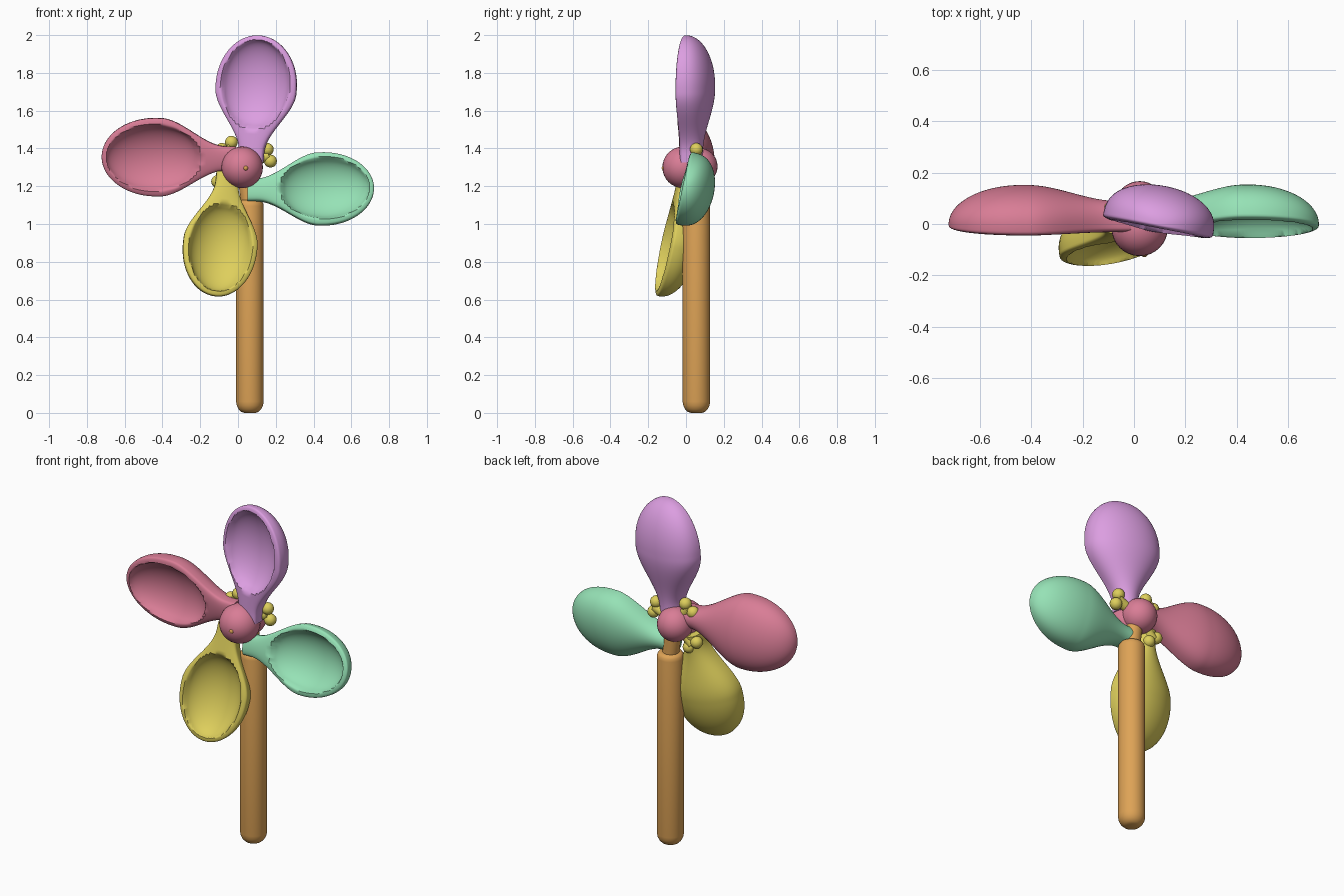
import bpy, bmesh, math
from mathutils import Matrix, Vector

if "Cube" in bpy.data.objects:
    bpy.data.objects.remove(bpy.data.objects["Cube"])


def material(name, rgb):
    m = bpy.data.materials.new(name)
    lin = [((c / 255 + 0.055) / 1.055) ** 2.4 for c in rgb]
    m.diffuse_color = (*lin, 1)
    m.use_nodes = True
    m.node_tree.nodes["Principled BSDF"].inputs["Base Color"].default_value = m.diffuse_color
    return m


PURPLE = material("purple", (220, 158, 225))
PINK = material("pink", (217, 125, 150))
GREEN = material("green", (150, 226, 182))
YELLOW = material("yellow", (222, 207, 92))
ORANGE = material("orange", (222, 163, 86))


def finish(bm, name, mat):
    bmesh.ops.recalc_face_normals(bm, faces=bm.faces)
    me = bpy.data.meshes.new(name)
    bm.to_mesh(me)
    bm.free()
    me.materials.append(mat)
    ob = bpy.data.objects.new(name, me)
    bpy.context.collection.objects.link(ob)
    bpy.ops.object.select_all(action='DESELECT')
    ob.select_set(True)
    bpy.context.view_layer.objects.active = ob
    bpy.ops.object.shade_smooth_by_angle(angle=math.radians(50))
    return ob


def loft(bm, rings):
    rows = [[bm.verts.new(p) for p in r] for r in rings]
    n = len(rows[0])
    for a, b in zip(rows, rows[1:]):
        for j in range(n):
            k = (j + 1) % n
            bm.faces.new((a[j], a[k], b[k], b[j]))
    bm.faces.new(rows[0])
    bm.faces.new(rows[-1])


def ball(bm, centre, r, seg=32):
    bmesh.ops.create_uvsphere(bm, u_segments=seg, v_segments=seg // 2, radius=r,
                              matrix=Matrix.Translation(centre))


def rod(bm, a, b, r1, r2):
    a, b = Vector(a), Vector(b)
    rot = (b - a).to_track_quat('Z', 'Y').to_matrix().to_4x4()
    bmesh.ops.create_cone(bm, cap_ends=True, segments=24, radius1=r1, radius2=r2,
                          depth=(b - a).length,
                          matrix=Matrix.Translation((a + b) / 2) @ rot)


def smooth(x):
    x = min(1, max(0, x))
    return x * x * (3 - 2 * x)


# Spoon-shaped petal: elliptical sections along u, front side hollowed by an oval bowl
def petal(name, mat, base, angle, su, sv, roll, pitch=0):
    c, s = math.cos(math.radians(angle)), math.sin(math.radians(angle))
    r, p = math.radians(roll), math.radians(pitch)
    back = Vector((0, 1, 0))
    U = Vector((c, 0, s)) * math.cos(p) - back * math.sin(p)
    V0 = Vector((s, 0, -c))
    W0 = U.cross(V0)
    V = V0 * math.cos(r) - W0 * math.sin(r)
    W = W0 * math.cos(r) + V0 * math.sin(r)
    rings, n, m = [], 64, 72
    for i in range(n + 1):
        u = 0.03 + 0.67 * math.sin(i / n * math.pi / 2)
        tip = math.sqrt(max(1e-4, 1 - (max(0, u - 0.43) / 0.27) ** 2))
        h = (0.065 + 0.148 * smooth((u - 0.08) / 0.33)) * tip
        d = (0.09 + 0.06 * smooth((u - 0.08) / 0.33)) * tip
        e = 0.03 * tip ** 0.5
        ring = []
        for j in range(m):
            t = 2 * math.pi * j / m
            v, sn = h * math.cos(t), math.sin(t)
            if sn >= 0:
                w = d * sn ** 0.8
            else:
                w = -e * (-sn) ** 0.6
                q = 1 - ((u - 0.44) / 0.235) ** 2 - (v / 0.178) ** 2
                if q > 0:
                    w += 0.11 * q ** 0.6
            ring.append(Vector(base) + U * u * su + V * v * sv + W * w)
        rings.append(ring)
    bm = bmesh.new()
    loft(bm, rings)
    return finish(bm, name, mat)


petal("top_petal", PURPLE, (0.065, 0, 1.30), 86, 1.0, 1.02, 11)
petal("right_petal", GREEN, (0.02, 0, 1.18), 1, 1.0, 0.92, 12)
petal("left_petal", PINK, (0.02, 0, 1.345), 179, 1.06, 0.98, 8)
petal("bottom_petal", YELLOW, (-0.05, 0, 1.30), 264, 1.0, 0.93, 7, 12)

# Handle: rounded stick turned from a profile
bm = bmesh.new()
profile = [(0.03, 0.0), (0.046, 0.006), (0.06, 0.02), (0.069, 0.038), (0.073, 0.06),
           (0.073, 1.095), (0.07, 1.112), (0.062, 1.123), (0.05, 1.127)]
loft(bm, [[(0.063 + r * math.cos(2 * math.pi * k / 40),
            0.055 + r * math.sin(2 * math.pi * k / 40), z) for k in range(40)]
          for r, z in profile])
finish(bm, "handle", ORANGE)

# Narrow neck joining handle and hub
bm = bmesh.new()
rod(bm, (0.063, 0.055, 1.10), (0.035, 0.055, 1.31), 0.045, 0.045)
finish(bm, "handle_neck", ORANGE)

# Hub balls front and back, with the axle tip showing at the front
bm = bmesh.new()
ball(bm, (0.022, -0.015, 1.30), 0.11)
finish(bm, "front_hub", PINK)
bm = bmesh.new()
ball(bm, (0.022, 0.07, 1.305), 0.097)
finish(bm, "back_hub", PINK)
bm = bmesh.new()
ball(bm, (0.04, -0.115, 1.296), 0.014, 16)
finish(bm, "axle_tip", ORANGE)

# Knobbed spacer arms behind the petals, each ending in two lobes
bm = bmesh.new()
for a, b in [((0.155, 1.395), (0.172, 1.333)),
             ((-0.035, 1.433), (-0.085, 1.395)),
             ((-0.108, 1.225), (-0.058, 1.185))]:
    for x, z in (a, b):
        ball(bm, (x, 0.055, z), 0.034, 20)
    mid = ((a[0] + b[0]) / 2, 0.055, (a[1] + b[1]) / 2)
    rod(bm, (0.025, 0.055, 1.31), mid, 0.028, 0.028)
finish(bm, "spacer_arms", YELLOW)
